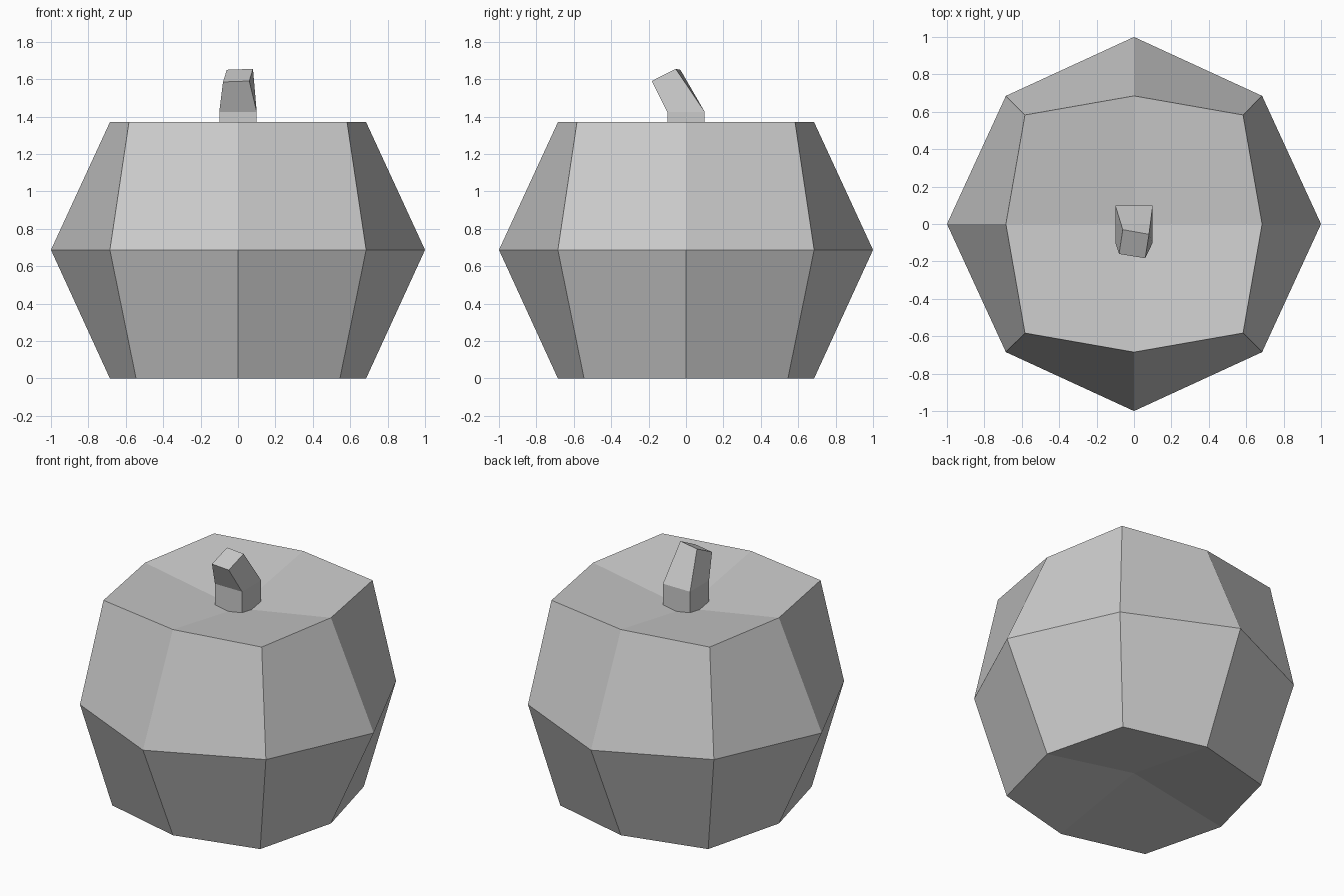
import bpy
import bmesh

if "Cube" in bpy.data.objects:
    bpy.data.objects.remove(bpy.data.objects["Cube"])


def ring(bm, edge, corner, z):
    """Eight-sided ring: even verts are edge midpoints, odd verts are corners."""
    pts = [(0, -edge), (corner, -corner), (edge, 0), (corner, corner),
           (0, edge), (-corner, corner), (-edge, 0), (-corner, -corner)]
    return [bm.verts.new((x, y, z)) for x, y in pts]


def bridge(bm, low, high, fold=None):
    """Join two rings; the quads fold through low verts of the given parity."""
    n = len(low)
    for i in range(n):
        j = (i + 1) % n
        quad = [low[i], low[j], high[j], high[i]]
        if fold is not None and i % 2 != fold:
            quad = quad[1:] + quad[:1]
        bm.faces.new(quad)


def dimple(bm, loop, z):
    """Close a ring with four quads that fold from midpoint to midpoint."""
    c = bm.verts.new((0, 0, z))
    for i in range(0, 8, 2):
        bm.faces.new((loop[i], loop[(i + 1) % 8], loop[(i + 2) % 8], c))


def finish(bm, name):
    mesh = bpy.data.meshes.new(name)
    bm.to_mesh(mesh)
    bm.free()
    bpy.context.collection.objects.link(bpy.data.objects.new(name, mesh))


# Faceted fruit body, dimpled at top and bottom
bm = bmesh.new()
bottom = ring(bm, 0.685, 0.545, 0.0)
middle = ring(bm, 1.0, 0.685, 0.687)
top = ring(bm, 0.685, 0.583, 1.37)
bridge(bm, bottom, middle, fold=0)
bridge(bm, middle, top, fold=1)
dimple(bm, bottom[:1] + bottom[:0:-1], 0.12)
dimple(bm, top, 1.25)
finish(bm, "fruit_body")

# Stem: square base, then a twisted tip leaning to the front
bm = bmesh.new()
square = [(-0.1, -0.1), (0.1, -0.1), (0.1, 0.1), (-0.1, 0.1)]
base = [bm.verts.new((x, y, 1.24)) for x, y in square]
bend = [bm.verts.new((x, y, 1.425)) for x, y in square]
tip = [bm.verts.new(p) for p in [(-0.08, -0.16, 1.585), (0.06, -0.183, 1.59),
                                 (0.08, -0.055, 1.655), (-0.06, -0.03, 1.65)]]
bridge(bm, base, bend)
bridge(bm, bend, tip)
bm.faces.new(tip)
bm.faces.new(base[::-1])
finish(bm, "stem")
